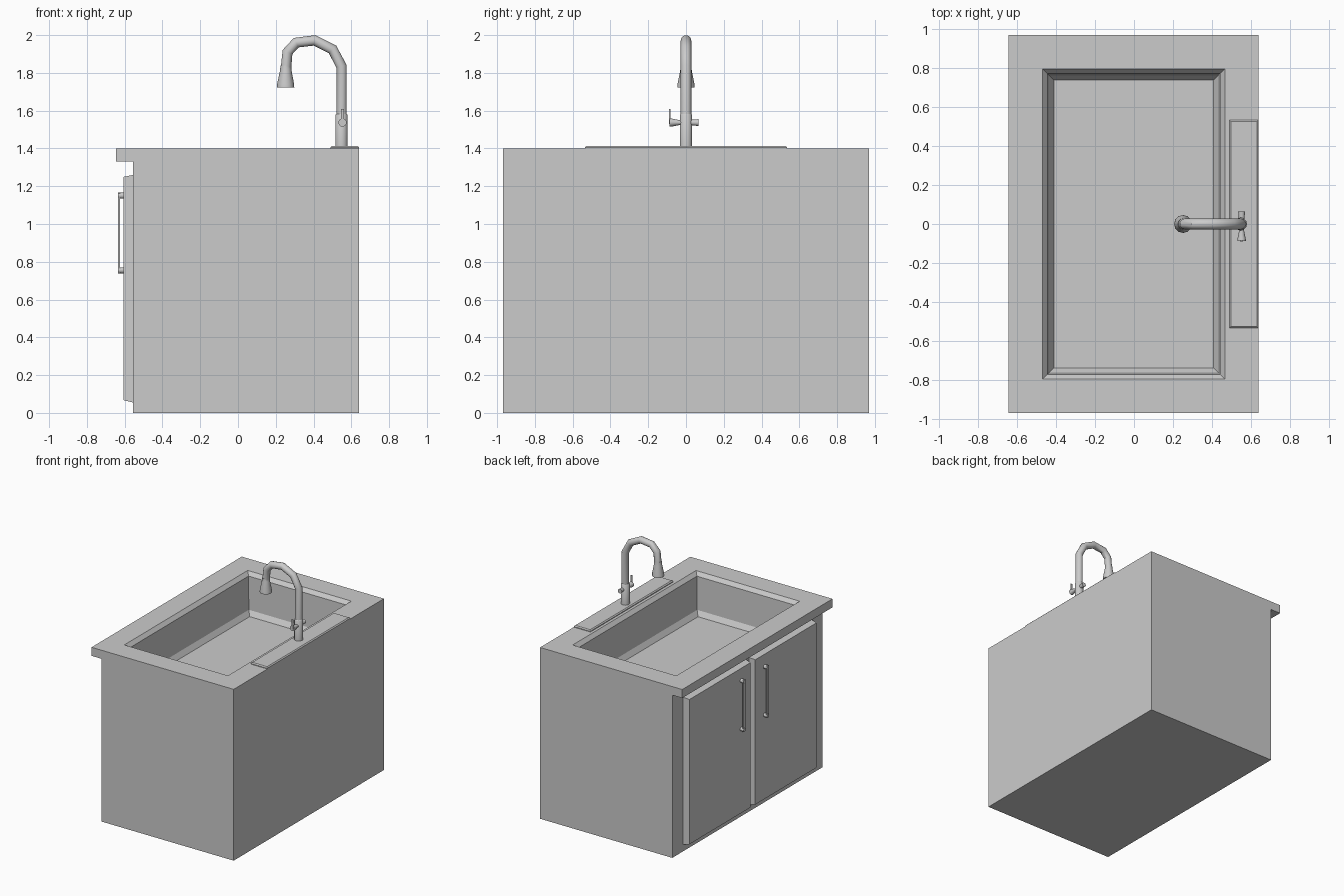
import bpy, bmesh
from math import cos, sin, pi, radians
from mathutils import Vector

if "Cube" in bpy.data.objects:
    bpy.data.objects.remove(bpy.data.objects["Cube"])


def loft(name, rings, cap_start=True, cap_end=True, smooth=False):
    """Skin a list of closed rings that share a point count."""
    bm = bmesh.new()
    loops = [[bm.verts.new(p) for p in r] for r in rings]
    n = len(loops[0])
    for a, b in zip(loops, loops[1:]):
        for i in range(n):
            j = (i + 1) % n
            bm.faces.new((a[i], a[j], b[j], b[i]))
    if cap_start:
        bm.faces.new(loops[0][::-1])
    if cap_end:
        bm.faces.new(loops[-1])
    if cap_start and cap_end:
        bmesh.ops.recalc_face_normals(bm, faces=bm.faces)
    mesh = bpy.data.meshes.new(name)
    bm.to_mesh(mesh)
    bm.free()
    obj = bpy.data.objects.new(name, mesh)
    bpy.context.collection.objects.link(obj)
    if smooth:
        bpy.context.view_layer.objects.active = obj
        obj.select_set(True)
        bpy.ops.object.shade_smooth_by_angle(angle=radians(35))
        obj.select_set(False)
    return obj


def rect(x0, x1, y0, y1, z):
    return [(x0, y0, z), (x1, y0, z), (x1, y1, z), (x0, y1, z)]


def rect_yz(x, y0, y1, z0, z1):
    return [(x, y0, z0), (x, y1, z0), (x, y1, z1), (x, y0, z1)]


def box(name, x0, x1, y0, y1, z0, z1):
    return loft(name, [rect(x0, x1, y0, y1, z0), rect(x0, x1, y0, y1, z1)])


def tube(name, path, radii, side, n=12):
    """Sweep circles along a planar path; side is normal to the path plane."""
    pts = [Vector(p) for p in path]
    side = Vector(side)
    rings = []
    for i, (p, r) in enumerate(zip(pts, radii)):
        d_in = (p - pts[max(i - 1, 0)]).normalized()
        d_out = (pts[min(i + 1, len(pts) - 1)] - p).normalized()
        v = (d_in + d_out).normalized().cross(side)
        rings.append([p + r * (cos(2 * pi * k / n) * side + sin(2 * pi * k / n) * v)
                      for k in range(n)])
    return loft(name, rings, smooth=True)


# Cabinet body, open under the counter
loft("cabinet", [rect(-0.555, 0.64, -0.97, 0.97, z) for z in (0, 1.33)], cap_end=False)


# Countertop frame with front overhang
def basin_ring(inset, z):
    return rect(-0.47 + inset, 0.467 - inset, -0.797 + inset, 0.797 - inset, z)


loft("countertop", [
    rect(-0.555, 0.64, -0.97, 0.97, 1.33),
    rect(-0.645, 0.64, -0.97, 0.97, 1.33),
    rect(-0.645, 0.64, -0.97, 0.97, 1.40),
    basin_ring(0, 1.40)], False, False)

# Sink basin: sloped lip, deep wall, bevelled floor
loft("basin", [basin_ring(0, 1.40), basin_ring(0.025, 1.37), basin_ring(0.033, 1.10),
               basin_ring(0.058, 1.06)], cap_start=False)

# Doors and pulls, mirrored about the centre line
for s, label in ((1, "left"), (-1, "right")):
    y0, y1 = sorted((s * 0.02, s * 0.83))
    c = 0.01
    loft(f"door_{label}", [rect_yz(-0.555, y0, y1, 0.055, 1.26),
                           rect_yz(-0.605, y0 + c, y1 - c, 0.067, 1.25)])
    y = s * 0.15
    box(f"pull_bar_{label}", -0.635, -0.626, y - 0.012, y + 0.012, 0.74, 1.165)
    for z, end in ((0.755, "lower"), (1.15, "upper")):
        tube(f"pull_post_{end}_{label}", [(-0.60, y, z), (-0.636, y, z)],
             [0.016, 0.016], (0, 1, 0))

# Faucet deck plate with chamfered top edge
loft("deck_plate", [rect(0.49, 0.64, -0.535, 0.535, 1.40),
                    rect(0.49, 0.64, -0.535, 0.535, 1.406),
                    rect(0.498, 0.632, -0.527, 0.527, 1.414)])

# Faucet base and gooseneck
tube("faucet_base", [(0.548, 0, 1.41), (0.548, 0, 1.575), (0.548, 0, 1.582)],
     [0.033, 0.033, 0.028], (0, 1, 0))
neck = [(0.548, 1.41), (0.548, 1.835), (0.50, 1.925), (0.405, 1.972),
        (0.308, 1.96), (0.262, 1.91), (0.253, 1.81)]
tube("gooseneck", [(x, 0, z) for x, z in neck], [0.028] * 7, (0, 1, 0))

# Flared spray head
tube("spray_head", [(0.253, 0, 1.84), (0.253, 0, 1.81), (0.252, 0, 1.74), (0.252, 0, 1.722)],
     [0.028, 0.031, 0.045, 0.046], (0, 1, 0))

# Valve through the base, with thin upright lever
tube("valve", [(0.553, y, 1.537) for y in (-0.087, -0.075, -0.035, 0.035, 0.065)],
     [0.022, 0.021, 0.013, 0.015, 0.018], (1, 0, 0))
box("lever", 0.545, 0.561, -0.09, -0.083, 1.53, 1.61)
